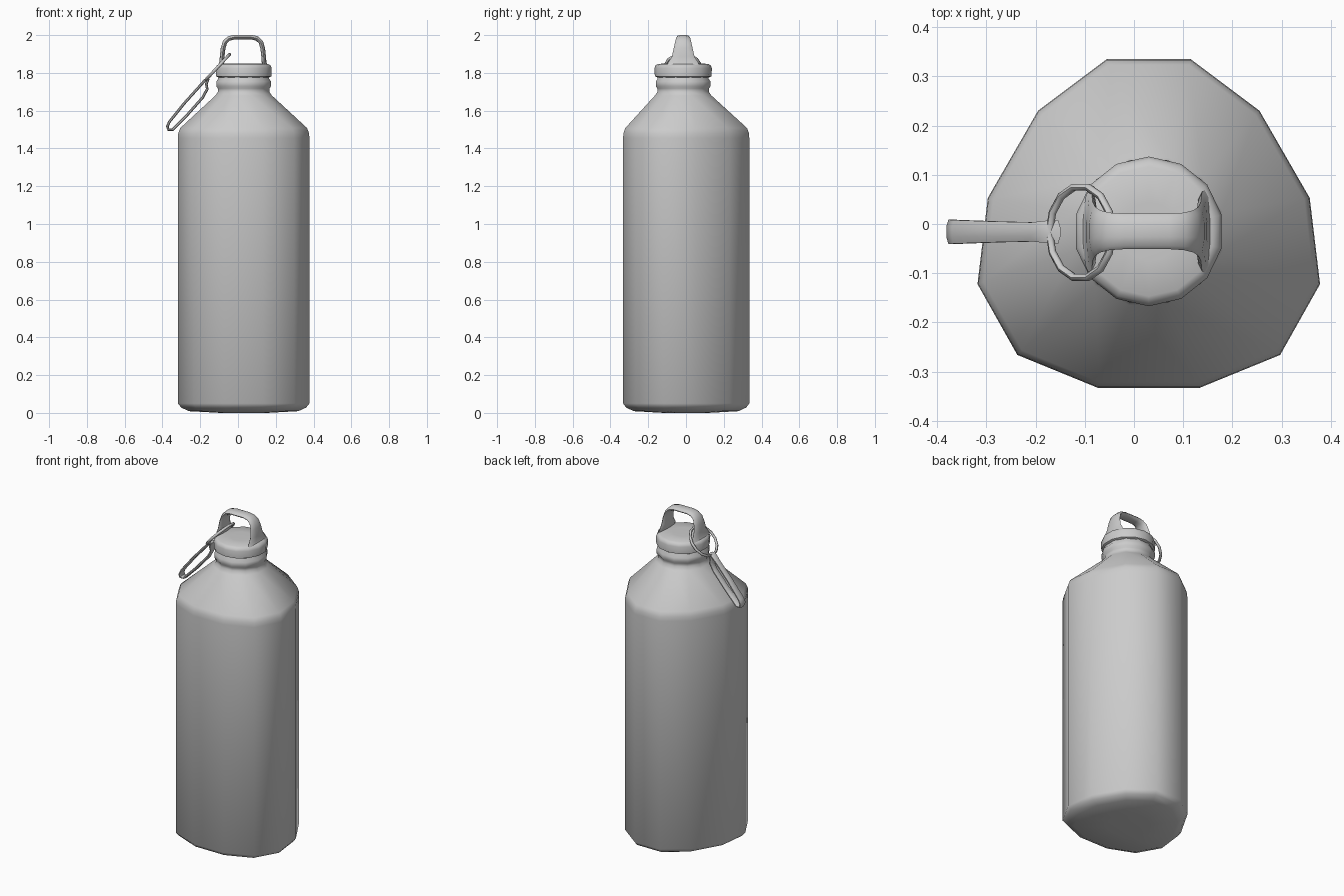
import bpy, bmesh, math
from mathutils import Vector

if "Cube" in bpy.data.objects:
    bpy.data.objects.remove(bpy.data.objects["Cube"])

CX, CY = 0.03, -0.015   # axis of neck and cap


def finish(name, bm, angle=60):
    bmesh.ops.recalc_face_normals(bm, faces=bm.faces)
    me = bpy.data.meshes.new(name)
    bm.to_mesh(me)
    bm.free()
    ob = bpy.data.objects.new(name, me)
    bpy.context.collection.objects.link(ob)
    bpy.ops.object.select_all(action='DESELECT')
    ob.select_set(True)
    bpy.context.view_layer.objects.active = ob
    bpy.ops.object.shade_smooth_by_angle(angle=math.radians(angle))
    return ob


def skin(name, rings, closed=False, angle=60):
    """Bridge a list of equal-length point rings; cap the ends if open."""
    bm = bmesh.new()
    vr = [[bm.verts.new(p) for p in r] for r in rings]
    n = len(vr[0])
    for i in range(len(vr) if closed else len(vr) - 1):
        a, b = vr[i], vr[(i + 1) % len(vr)]
        for k in range(n):
            bm.faces.new((a[k], a[(k + 1) % n], b[(k + 1) % n], b[k]))
    if not closed:
        bm.faces.new(vr[0])
        bm.faces.new(vr[-1])
    return finish(name, bm, angle)


def circle(r, z, n=12, shift=0.5):
    return [Vector((CX + r * math.sin(2 * math.pi * (k + shift) / n),
                    CY + r * math.cos(2 * math.pi * (k + shift) / n), z)) for k in range(n)]


def sweep(name, path, normal, widths, thick, closed=False, sides=8):
    """Sweep an oval section along a planar path; widths are measured along the plane normal."""
    path = [Vector(p) for p in path]
    normal = Vector(normal).normalized()
    n, rings = len(path), []
    for i, p in enumerate(path):
        a = path[(i - 1) % n] if closed or i > 0 else p
        b = path[(i + 1) % n] if closed or i < n - 1 else p
        side = (b - a).normalized().cross(normal)
        rings.append([p + side * thick * math.cos(t) + normal * widths[i] * math.sin(t)
                      for t in [2 * math.pi * (k + 0.5) / sides for k in range(sides)]])
    return skin(name, rings, closed)


# Bottle body: egg-shaped twelve-sided outline, lofted up to the round neck
half = [(0.085, 0.335), (0.225, 0.23), (0.327, 0.053), (0.348, -0.122), (0.267, -0.266), (0.103, -0.333)]
outline = half + [(-x, y) for x, y in reversed(half)]


def body_ring(s, z):
    return [Vector((CX + x * s, y * s, z)) for x, y in outline]


body = [body_ring(s, z) for s, z in ((0.35, 0), (0.83, 0.009), (0.95, 0.028), (1, 0.05),
                                     (1, 1.455), (0.995, 1.48), (0.965, 1.508))]
body += [circle(r, z) for r, z in ((0.155, 1.68), (0.141, 1.7), (0.142, 1.718), (0.15, 1.73),
                                   (0.15, 1.755), (0.14, 1.768), (0.138, 1.8))]
skin("bottle_body", body)

# Screw cap with rounded edges
skin("cap", [circle(r, z, 14, 0) for r, z in ((0.138, 1.776), (0.15, 1.782), (0.152, 1.825),
                                              (0.146, 1.84), (0.132, 1.848), (0.06, 1.85))])

# Carrying handle: wide feet, narrow strap on top
side = [(0.118, 1.84, 0.085), (0.112, 1.856, 0.08), (0.11, 1.885, 0.06), (0.105, 1.93, 0.05),
        (0.095, 1.963, 0.043), (0.075, 1.982, 0.038), (0.045, 1.989, 0.036)]
arc = [(-x, z, w) for x, z, w in side] + [(x, z, w) for x, z, w in reversed(side)]
sweep("cap_handle", [(CX - 0.004 + x, CY, z) for x, z, w in arc], (0, 1, 0),
      [w for x, z, w in arc], 0.013, sides=10)

# Split ring through the handle
u, v = Vector((-0.68, 0, -0.73)), Vector((0, 1, 0))
ring_c = Vector((-0.108, CY - 0.002, 1.83))
sweep("key_ring", [ring_c + (u * math.cos(a) + v * math.sin(a)) * 0.094
                   for a in [2 * math.pi * k / 14 for k in range(14)]],
      u.cross(v), [0.008] * 14, 0.008, closed=True, sides=6)

# Snap clip hanging from the ring, resting on the shoulder
clip = [(-0.157, 1.766), (-0.173, 1.763), (-0.206, 1.726), (-0.286, 1.637), (-0.364, 1.54), (-0.374, 1.516),
        (-0.368, 1.499), (-0.347, 1.499), (-0.27, 1.576), (-0.187, 1.67), (-0.163, 1.714), (-0.168, 1.742)]
sweep("snap_clip", [(x, CY - 0.001, z) for x, z in clip], (0, 1, 0),
      [0.026, 0.025, 0.021, 0.023, 0.026, 0.027, 0.027, 0.026, 0.023, 0.021, 0.022, 0.024],
      0.008, closed=True)
